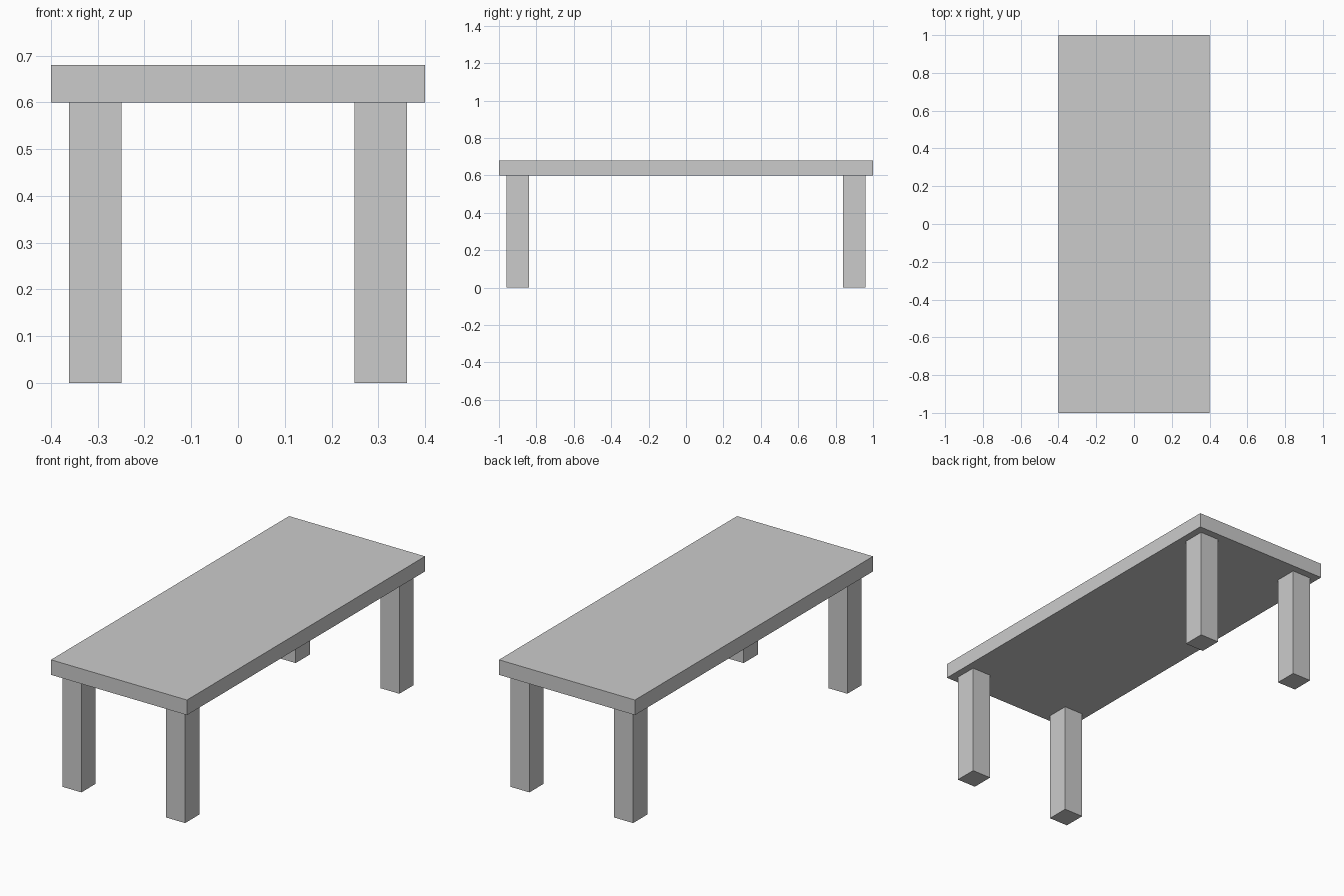
import bpy

if "Cube" in bpy.data.objects:
    bpy.data.objects.remove(bpy.data.objects["Cube"])


def box(name, lo, hi):
    """Axis-aligned box between two corners."""
    centre = [(a + b) / 2 for a, b in zip(lo, hi)]
    bpy.ops.mesh.primitive_cube_add(size=1, location=centre)
    obj = bpy.context.object
    obj.name = name
    obj.scale = [b - a for a, b in zip(lo, hi)]
    bpy.ops.object.transform_apply(location=False, rotation=False, scale=True)
    return obj


TOP_Z, LEG_Z = 0.68, 0.60

# Table top
box("table_top", (-0.4, -1.0, LEG_Z), (0.4, 1.0, TOP_Z))

# Four inset legs
for y_name, sy in (("front", -1), ("back", 1)):
    for x_name, sx in (("left", -1), ("right", 1)):
        cx, cy = sx * 0.305, sy * 0.90
        box(f"{y_name}_{x_name}_leg",
            (cx - 0.056, cy - 0.06, 0), (cx + 0.056, cy + 0.06, LEG_Z))
